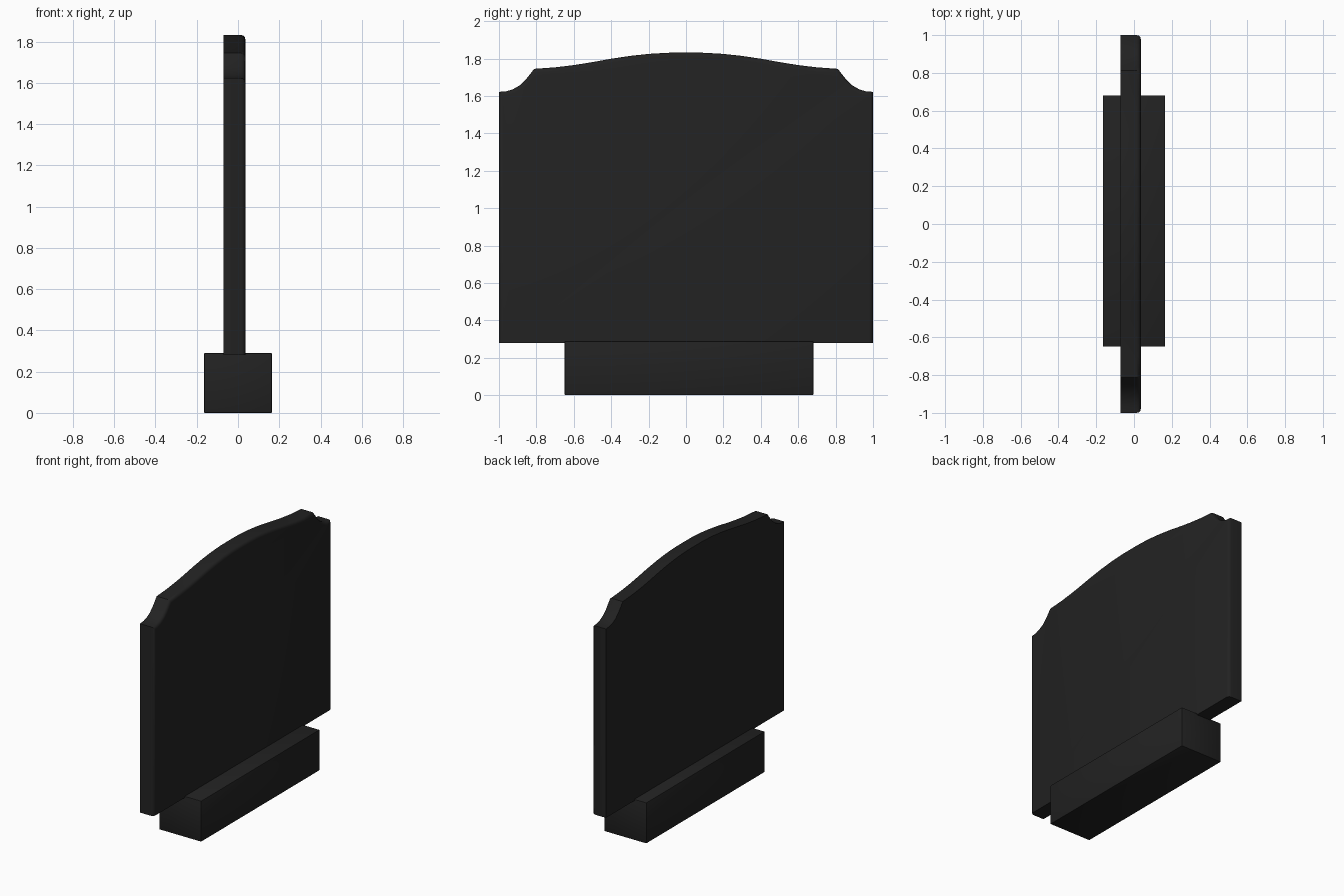
import bpy, bmesh

if "Cube" in bpy.data.objects:
    bpy.data.objects.remove(bpy.data.objects["Cube"])

black = bpy.data.materials.new("matte_black")
black.diffuse_color = (0.016, 0.016, 0.016, 1)
black.use_nodes = True
black.node_tree.nodes["Principled BSDF"].inputs["Base Color"].default_value = black.diffuse_color


def finish(name, bm):
    bmesh.ops.recalc_face_normals(bm, faces=bm.faces)
    me = bpy.data.meshes.new(name)
    bm.to_mesh(me)
    bm.free()
    me.materials.append(black)
    ob = bpy.data.objects.new(name, me)
    bpy.context.collection.objects.link(ob)
    bpy.ops.object.select_all(action='DESELECT')
    bpy.context.view_layer.objects.active = ob
    ob.select_set(True)
    bpy.ops.object.shade_smooth_by_angle(angle=0.6)
    return ob


# headboard panel: half outline (y, z) from bottom corner up to the crown, mirrored
BOTTOM, BACK, FRONT = 0.28, -0.071, 0.036
half = [(1, BOTTOM), (1, 1.622), (0.96, 1.625), (0.925, 1.636), (0.89, 1.656),
        (0.86, 1.684), (0.835, 1.715), (0.812, 1.745), (0.7, 1.753), (0.6, 1.765),
        (0.5, 1.781), (0.4, 1.799), (0.3, 1.814), (0.2, 1.825), (0.1, 1.831)]
outline = half + [(0, 1.832)] + [(-y, z) for y, z in reversed(half)]
bm = bmesh.new()
back = [bm.verts.new((BACK, y, z)) for y, z in outline]
front = [bm.verts.new((FRONT, y, z)) for y, z in outline]
bm.faces.new(back)
bm.faces.new(front)
n = len(outline)
for i in range(n):
    j = (i + 1) % n
    bm.faces.new((back[i], back[j], front[j], front[i]))
bmesh.ops.recalc_face_normals(bm, faces=bm.faces)
# rounded front rim on the sides and top, not along the bottom
rim = [bm.edges.get((front[i], front[i + 1])) for i in range(n - 1)]
bmesh.ops.bevel(bm, geom=rim, offset=0.022, segments=3, profile=0.5,
                affect='EDGES', clamp_overlap=False)
finish("headboard_panel", bm)

# foot block
bm = bmesh.new()
bmesh.ops.create_cube(bm, size=1)
for v in bm.verts:
    v.co.x *= 0.33
    v.co.y = v.co.y * 1.33 + 0.016
    v.co.z = (v.co.z + 0.5) * 0.29
bmesh.ops.bevel(bm, geom=bm.edges[:], offset=0.005, segments=2, profile=0.5,
                affect='EDGES')
finish("foot_block", bm)
